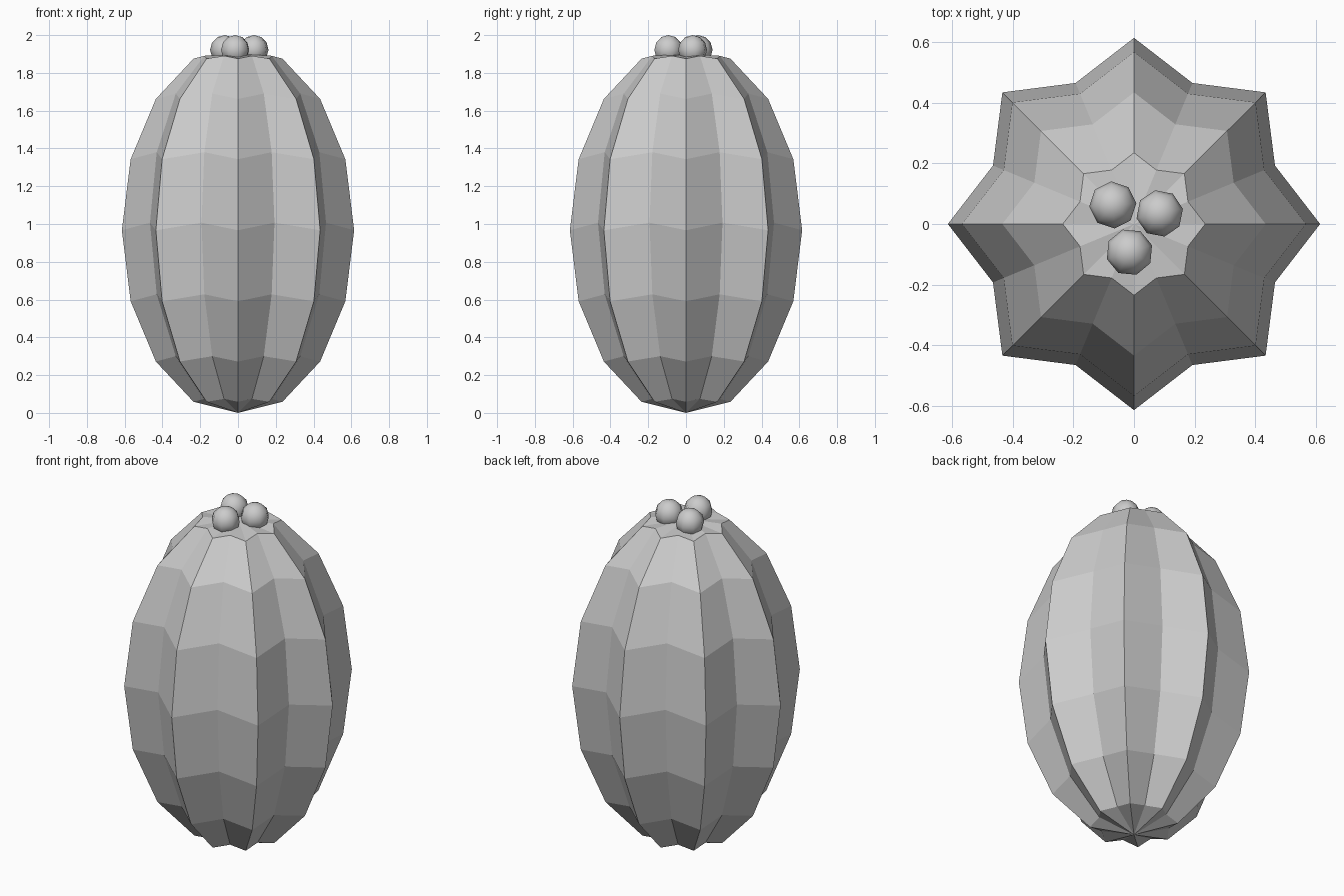
import bpy
import bmesh
from math import sin, cos, pi

cube = bpy.data.objects.get("Cube")
if cube:
    bpy.data.objects.remove(cube, do_unlink=True)

# Single grey material
grey = bpy.data.materials.new("light grey")
grey.use_nodes = True
colour = (0.6, 0.6, 0.6, 1)
grey.diffuse_color = colour
grey.node_tree.nodes["Principled BSDF"].inputs["Base Color"].default_value = colour


def add_object(name, bm, smooth=False):
    bmesh.ops.recalc_face_normals(bm, faces=bm.faces[:])
    for face in bm.faces:
        face.smooth = smooth
    mesh = bpy.data.meshes.new(name)
    bm.to_mesh(mesh)
    bm.free()
    mesh.materials.append(grey)
    obj = bpy.data.objects.new(name, mesh)
    bpy.context.collection.objects.link(obj)
    return obj


# Ribbed pod: an ellipsoid whose alternate meridians are pulled in and up
RIBS, RINGS = 8, 8
RADIUS, HALF_HEIGHT, MIDDLE = 0.615, 0.983, 0.967
bm = bmesh.new()
rings = []
for i in range(1, RINGS):
    tilt = pi * i / RINGS
    ring = []
    for j in range(2 * RIBS):
        valley = j % 2
        r = RADIUS * sin(tilt) * (0.82 if valley else 1)
        z = MIDDLE - HALF_HEIGHT * cos(tilt) + 0.04 * sin(tilt) * valley
        turn = pi * j / RIBS
        ring.append(bm.verts.new((r * cos(turn), r * sin(turn), z)))
    rings.append(ring)

base_tip = bm.verts.new((0, 0, 0))
crown_middle = bm.verts.new((0, 0, 1.9))
for j in range(2 * RIBS):
    k = (j + 1) % (2 * RIBS)
    for low, high in zip(rings, rings[1:]):
        bm.faces.new((low[j], low[k], high[k], high[j]))
    bm.faces.new((base_tip, rings[0][k], rings[0][j]))
    bm.faces.new((crown_middle, rings[-1][j], rings[-1][k]))
add_object("ribbed_pod", bm)

# Three small beads on the crown
beads = [(-0.07, 0.063, 0.07), (0.085, 0.035, 0.2), (-0.015, -0.093, 0.3)]
for number, (x, y, turn) in enumerate(beads, 1):
    bm = bmesh.new()
    bmesh.ops.create_uvsphere(bm, u_segments=8, v_segments=6, radius=0.078)
    bead = add_object(f"crown_bead_{number}", bm, smooth=True)
    bead.location = (x, y, 1.922)
    bead.rotation_euler.z = turn
